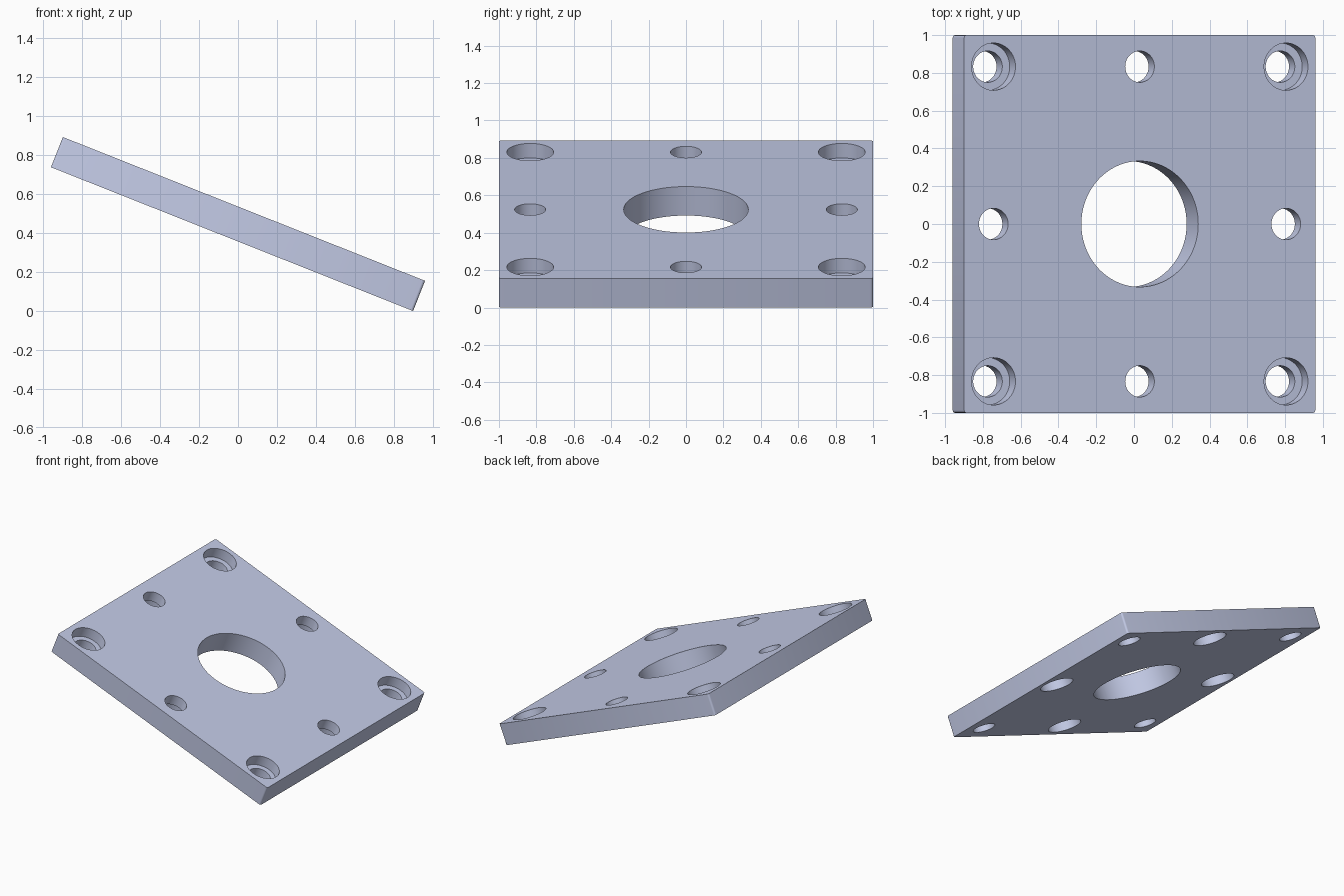
import bpy, bmesh, math
from mathutils import Matrix

if "Cube" in bpy.data.objects:
    bpy.data.objects.remove(bpy.data.objects["Cube"], do_unlink=True)

THICK = 1 / 6
TOP, BOTTOM = THICK / 2, -THICK / 2
TILT = math.radians(21.65)
PITCH = 0.833            # hole spacing from the centre
HOLE, BORE = 0.083, 0.125
MARGIN = 0.05            # cutter overshoot

steel = bpy.data.materials.new("blue_grey_steel")
steel.use_nodes = True
colour = (0.59, 0.64, 0.855, 1)
steel.diffuse_color = colour
steel.node_tree.nodes["Principled BSDF"].inputs["Base Color"].default_value = colour


def make_object(name, bm):
    bmesh.ops.recalc_face_normals(bm, faces=bm.faces)
    mesh = bpy.data.meshes.new(name)
    bm.to_mesh(mesh)
    bm.free()
    mesh.materials.append(steel)
    obj = bpy.data.objects.new(name, mesh)
    bpy.context.collection.objects.link(obj)
    return obj


def add_turned_solid(bm, x, y, profile, sides=64):
    """Closed stepped cylinder from (radius, height) pairs."""
    rings = []
    for radius, z in profile:
        rings.append([bm.verts.new((x + radius * math.cos(math.tau * i / sides),
                                    y + radius * math.sin(math.tau * i / sides), z))
                      for i in range(sides)])
    for low, high in zip(rings, rings[1:]):
        for i in range(sides):
            j = (i + 1) % sides
            bm.faces.new((low[i], low[j], high[j], high[i]))
    bm.faces.new(rings[0][::-1])
    bm.faces.new(rings[-1])


# Plate with lightly rounded upright corners
bm = bmesh.new()
bmesh.ops.create_cube(bm, size=1, matrix=Matrix.Diagonal((2, 2, THICK, 1)))
uprights = [e for e in bm.edges if abs(e.verts[0].co.z - e.verts[1].co.z) > 0.01]
bmesh.ops.bevel(bm, geom=uprights, offset=0.014, segments=3, profile=0.5, affect='EDGES')
plate = make_object("mounting_plate", bm)

# Hole cutters: corners are counterbored from the top, side holes from below
low, high = BOTTOM - MARGIN, TOP + MARGIN
top_bored = [(HOLE, low), (HOLE, 0), (BORE, 0), (BORE, high)]
under_bored = [(BORE, low), (BORE, 0), (HOLE, 0), (HOLE, high)]
bm = bmesh.new()
add_turned_solid(bm, 0, 0, [(0.333, low), (0.333, high)], 96)
for s in (-1, 1):
    add_turned_solid(bm, s * PITCH, 0, under_bored)
    add_turned_solid(bm, 0, s * PITCH, under_bored)
    for t in (-1, 1):
        add_turned_solid(bm, s * PITCH, t * PITCH, top_bored)
cutter = make_object("hole_cutter", bm)
cutter.hide_render = True

# Cut the holes and drop the helper
cut = plate.modifiers.new("holes", 'BOOLEAN')
cut.operation = 'DIFFERENCE'
cut.solver = 'EXACT'
cut.object = cutter
bpy.ops.object.select_all(action='DESELECT')
plate.select_set(True)
bpy.context.view_layer.objects.active = plate
bpy.ops.object.modifier_apply(modifier=cut.name)
bpy.data.objects.remove(cutter, do_unlink=True)
bpy.ops.object.shade_smooth_by_angle(angle=math.radians(32))

# Tilt the plate down towards +x and rest it on the ground
height = 2 * math.sin(TILT) + THICK * math.cos(TILT)
plate.rotation_euler = (0, TILT, 0)
plate.location.z = height / 2
